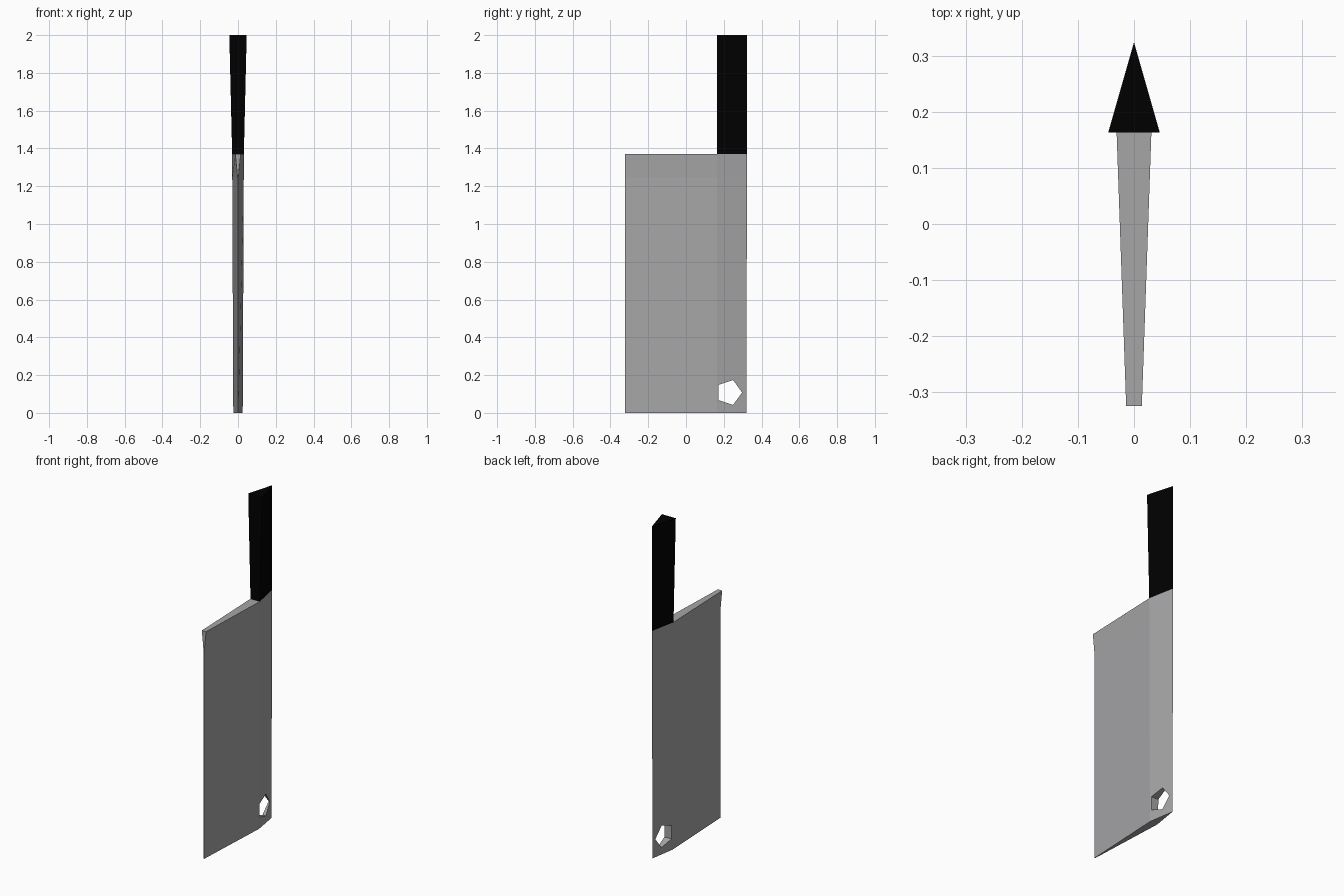
import bpy, bmesh
from math import pi

if "Cube" in bpy.data.objects:
    bpy.data.objects.remove(bpy.data.objects["Cube"])


def loft(name, sections, color):
    """Closed flat-faced solid through rings of (z, [(x, y), ...])."""
    bm = bmesh.new()
    rings = [[bm.verts.new((x, y, z)) for x, y in pts] for z, pts in sections]
    n = len(rings[0])
    for a, b in zip(rings, rings[1:]):
        for i in range(n):
            j = (i + 1) % n
            bm.faces.new((a[i], a[j], b[j], b[i]))
    bm.faces.new(rings[0][::-1])
    bm.faces.new(rings[-1])
    bmesh.ops.recalc_face_normals(bm, faces=bm.faces)
    mesh = bpy.data.meshes.new(name)
    bm.to_mesh(mesh)
    bm.free()
    mat = bpy.data.materials.new(name + "_colour")
    mat.diffuse_color = (*color, 1)
    mat.use_nodes = True
    mat.node_tree.nodes["Principled BSDF"].inputs["Base Color"].default_value = mat.diffuse_color
    mesh.materials.append(mat)
    obj = bpy.data.objects.new(name, mesh)
    bpy.context.collection.objects.link(obj)
    return obj


def blade_ring(edge, ridge, spine):
    return [(-edge, -0.324), (edge, -0.324), (ridge, 0.163), (0, spine), (-ridge, 0.163)]


def handle_ring(half):
    return [(-half, 0.163), (half, 0.163), (0, 0.324)]


# Blade: thin cutting edge that flares to a blunt heel, sharp ridge spine
blade = loft("blade", [(0, blade_ring(0.002, 0.025, 0.319)),
                       (1.245, blade_ring(0.002, 0.0305, 0.323)),
                       (1.37, blade_ring(0.014, 0.031, 0.324))],
             (0.38, 0.38, 0.39))

# Pentagonal hanging hole near the tip, one corner toward the spine
bpy.ops.mesh.primitive_cylinder_add(vertices=5, radius=0.069, depth=0.3,
                                    location=(0, 0.228, 0.108),
                                    rotation=(0, pi / 2, 0))
cutter = bpy.context.object
cutter.name = "hole_cutter"
cutter.hide_render = True
cut = blade.modifiers.new("hanging_hole", 'BOOLEAN')
cut.operation = 'DIFFERENCE'
cut.solver = 'EXACT'
cut.object = cutter
bpy.context.view_layer.objects.active = blade
bpy.ops.object.modifier_apply(modifier=cut.name)
bpy.data.objects.remove(cutter)

# Handle: black triangular bar widening toward the butt
handle = loft("handle", [(1.37, handle_ring(0.031)), (2.0, handle_ring(0.046))],
              (0.0, 0.0, 0.0))
